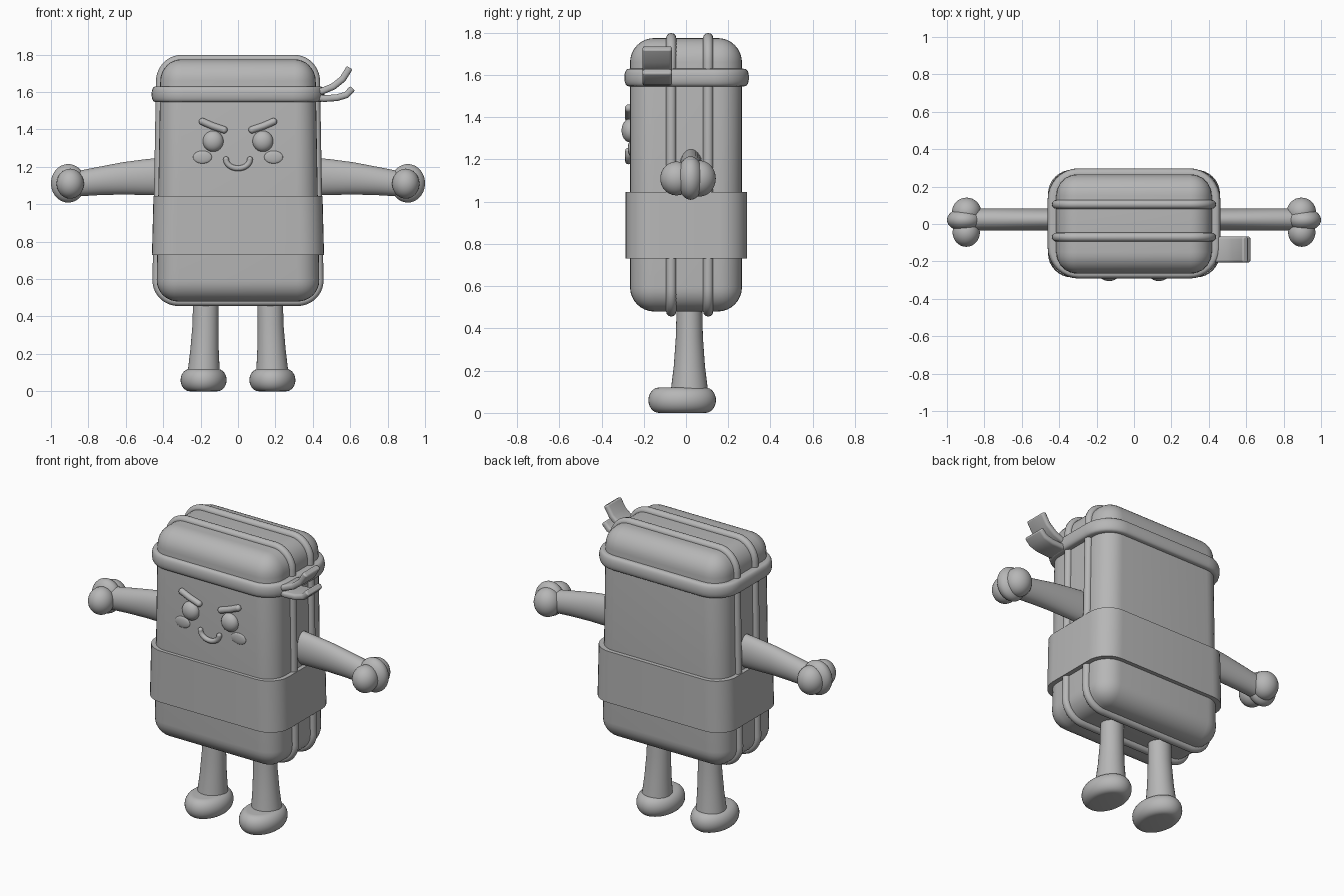
import bpy, bmesh
from math import sin, cos, pi, radians
from mathutils import Vector

cube = bpy.data.objects.get("Cube")
if cube:
    bpy.data.objects.remove(cube, do_unlink=True)

grey = bpy.data.materials.new("plain grey")
grey.use_nodes = True
colour = (0.47, 0.47, 0.47, 1)
grey.diffuse_color = colour
grey.node_tree.nodes["Principled BSDF"].inputs["Base Color"].default_value = colour


def finish(obj, name, angle=40):
    obj.name = name
    obj.data.materials.clear()
    obj.data.materials.append(grey)
    bpy.ops.object.select_all(action='DESELECT')
    obj.select_set(True)
    bpy.context.view_layer.objects.active = obj
    bpy.ops.object.shade_smooth_by_angle(angle=radians(angle))
    return obj


def from_bmesh(bm, name, angle=40):
    bmesh.ops.recalc_face_normals(bm, faces=bm.faces)
    mesh = bpy.data.meshes.new(name)
    bm.to_mesh(mesh)
    bm.free()
    obj = bpy.data.objects.new(name, mesh)
    bpy.context.collection.objects.link(obj)
    return finish(obj, name, angle)


def loft(name, sections):
    """Skin closed sections of equal length and cap both ends."""
    bm = bmesh.new()
    rows = [[bm.verts.new(p) for p in s] for s in sections]
    for a, b in zip(rows, rows[1:]):
        for i in range(len(a)):
            j = (i + 1) % len(a)
            bm.faces.new((a[i], a[j], b[j], b[i]))
    bm.faces.new(rows[0])
    bm.faces.new(rows[-1])
    return from_bmesh(bm, name)


def rounded_rect(hx, hy, r, steps=8):
    pts = []
    for q, (sx, sy) in enumerate(((1, 1), (-1, 1), (-1, -1), (1, -1))):
        for i in range(steps + 1):
            a = (q + i / steps) * pi / 2
            pts.append((sx * (hx - r) + r * cos(a), sy * (hy - r) + r * sin(a)))
    return pts


def oval(ru, rv, n=32):
    return [(ru * cos(2 * pi * i / n), rv * sin(2 * pi * i / n)) for i in range(n)]


def ball(name, centre, radii):
    bpy.ops.mesh.primitive_uv_sphere_add(segments=32, ring_count=20, radius=1, location=centre)
    obj = bpy.context.object
    obj.scale = radii
    return finish(obj, name)


def tube(name, points, radius, closed=False):
    """Round tube, with ball ends when open."""
    curve = bpy.data.curves.new(name, 'CURVE')
    curve.dimensions = '3D'
    curve.bevel_depth = radius
    curve.bevel_resolution = 4
    spline = curve.splines.new('POLY')
    spline.points.add(len(points) - 1)
    for p, co in zip(spline.points, points):
        p.co = (*co, 1)
    spline.use_cyclic_u = closed
    obj = bpy.data.objects.new(name, curve)
    bpy.context.collection.objects.link(obj)
    bpy.ops.object.select_all(action='DESELECT')
    obj.select_set(True)
    bpy.context.view_layer.objects.active = obj
    bpy.ops.object.convert(target='MESH')
    finish(bpy.context.object, name)
    if not closed:
        for end, co in (("start", points[0]), ("end", points[-1])):
            ball(f"{name}_{end}", co, (radius,) * 3)


# Body: rounded block, slightly narrower at the top
LOW, HIGH = 0.48, 1.775
MID = (LOW + HIGH) / 2


def taper(z):
    return 1 - 0.027 * (z - MID) / (HIGH - MID)


bm = bmesh.new()
bmesh.ops.create_cube(bm, size=1)
for v in bm.verts:
    v.co = Vector((v.co.x * 0.85, v.co.y * 0.53, MID + v.co.z * (HIGH - LOW)))
bmesh.ops.bevel(bm, geom=bm.edges[:], offset=0.115, segments=8, profile=0.5, affect='EDGES')
for v in bm.verts:
    v.co.x *= taper(v.co.z)
from_bmesh(bm, "body")

# Piping around the body
outline = rounded_rect(0.424, (HIGH - LOW) / 2, 0.115, 10)
for name, y in (("front_piping", -0.07), ("back_piping", 0.105)):
    tube(name, [(x * taper(MID + z), y, MID + z) for x, z in outline], 0.024, True)

# Waist wrap
loft("waist_wrap", [[(x, y + 0.002, z) for x, y in rounded_rect(hx, 0.288, 0.13)]
                    for hx, z in ((0.46, 0.73), (0.452, 1.045))])

# Headband with rounded rim
rows = []
for i in range(13):
    a = -pi / 2 + pi * i / 12
    grow = 0.028 * abs(cos(a)) ** 0.6
    z = 1.588 + 0.042 * sin(a)
    rows.append([(x, y + 0.003, z) for x, y in rounded_rect(0.434 + grow, 0.267 + grow, 0.14 + grow)])
loft("headband", rows)

# Headband tails: flat curved strips
tails = {
    "upper_tail": ((0.38, 1.595), (0.45, 1.605), (0.51, 1.63), (0.56, 1.67), (0.597, 1.73)),
    "lower_tail": ((0.38, 1.575), (0.46, 1.565), (0.53, 1.57), (0.58, 1.585), (0.613, 1.62)),
}
for name, path in tails.items():
    pts = [Vector(p) for p in path]
    rows = []
    for i, p in enumerate(pts):
        d = (pts[min(i + 1, len(pts) - 1)] - pts[max(i - 1, 0)]).normalized()
        n = Vector((-d.y, d.x))
        rows.append([(p.x + n.x * v, -0.136 + u, p.y + n.y * v)
                     for u, v in rounded_rect(0.07, 0.018, 0.015, 4)])
    obj = loft(name, rows)
    soft = obj.modifiers.new("soft_ends", 'BEVEL')
    soft.width = 0.008
    soft.segments = 2
    soft.angle_limit = radians(60)

# Face
FACE = -0.265
tube("mouth", [(0.064 * cos(a), FACE - 0.008, 1.24 + 0.048 * sin(a))
               for a in (pi + pi * i / 16 for i in range(17))], 0.015)

for side, s in (("left", 1), ("right", -1)):
    ball(f"{side}_eye", (s * 0.133, FACE, 1.337), (0.055, 0.04, 0.056))
    ball(f"{side}_cheek", (s * 0.19, FACE, 1.252), (0.05, 0.01, 0.034))
    tube(f"{side}_brow", [(s * 0.075, FACE - 0.006, 1.398), (s * 0.14, FACE - 0.006, 1.42),
                          (s * 0.19, FACE - 0.006, 1.442)], 0.019)

    # Arm: oval section thinning towards the wrist
    arm = ((0.38, 1.15, 0.103), (0.5, 1.145, 0.095), (0.62, 1.138, 0.086),
           (0.74, 1.125, 0.076), (0.88, 1.107, 0.066))
    loft(f"{side}_arm", [[(s * x, 0.024 + u, z + v) for u, v in oval(0.058, h)]
                         for x, z, h in arm])

    # Hand: central palm between two round lobes
    ball(f"{side}_palm", (s * 0.908, 0.022, 1.112), (0.092, 0.062, 0.103))
    ball(f"{side}_hand_front", (s * 0.897, -0.045, 1.11), (0.073, 0.077, 0.08))
    ball(f"{side}_hand_back", (s * 0.895, 0.065, 1.11), (0.078, 0.076, 0.085))

    # Leg: flares gently towards the foot
    leg = ((0.52, 0.172, 0.068, 0.06), (0.36, 0.174, 0.069, 0.064),
           (0.22, 0.179, 0.076, 0.074), (0.09, 0.184, 0.087, 0.09))
    loft(f"{side}_leg", [[(s * cx + u, 0.016 + v, z) for u, v in oval(rx, ry)]
                         for z, cx, rx, ry in leg])

    # Foot: flat-soled rounded pad
    rows = []
    for i in range(15):
        a = -pi / 2 + pi * i / 14
        inset = 0.05 * (1 - cos(a))
        rows.append([(s * 0.184 + u, -0.018 + v, 0.06 + 0.06 * sin(a))
                     for u, v in oval(0.123 - inset, 0.16 - inset, 40)])
    loft(f"{side}_foot", rows)
